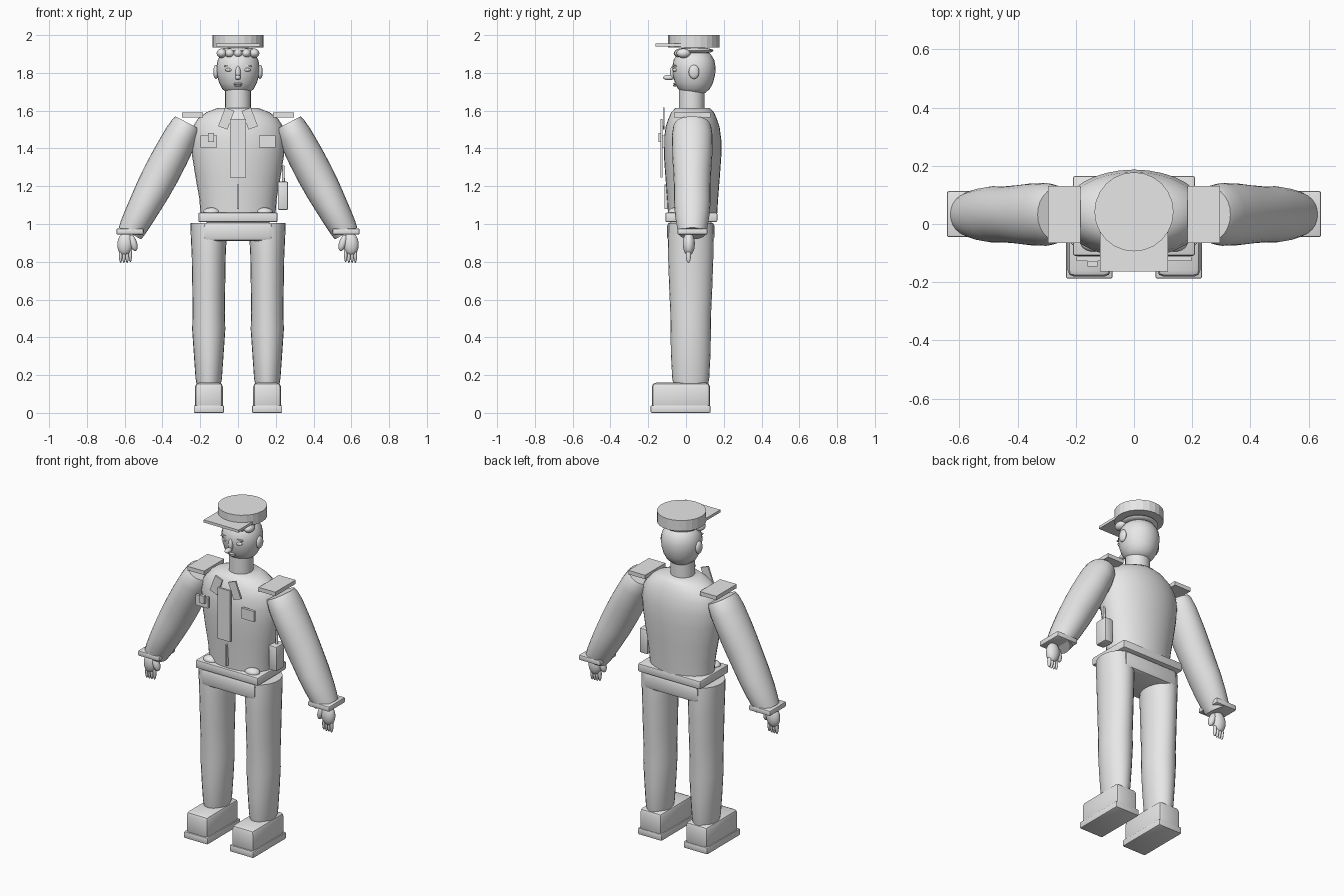
import bpy, bmesh, math
from mathutils import Vector, Matrix

cube = bpy.data.objects.get("Cube")
if cube:
    bpy.data.objects.remove(cube, do_unlink=True)

grey = bpy.data.materials.new("plain grey")
grey.use_nodes = True
grey.diffuse_color = (0.8, 0.8, 0.8, 1)
grey.node_tree.nodes["Principled BSDF"].inputs["Base Color"].default_value = (0.8, 0.8, 0.8, 1)


def finish(name, bm, smooth=None):
    bmesh.ops.recalc_face_normals(bm, faces=bm.faces)
    mesh = bpy.data.meshes.new(name)
    bm.to_mesh(mesh)
    bm.free()
    mesh.materials.append(grey)
    obj = bpy.data.objects.new(name, mesh)
    bpy.context.collection.objects.link(obj)
    if smooth:
        bpy.ops.object.select_all(action='DESELECT')
        obj.select_set(True)
        bpy.context.view_layer.objects.active = obj
        bpy.ops.object.shade_smooth_by_angle(angle=math.radians(smooth))
    return obj


def box(name, center, size, bevel=0, tilt=0, lean=0):
    bm = bmesh.new()
    bmesh.ops.create_cube(bm, size=1)
    bmesh.ops.scale(bm, vec=size, verts=bm.verts)
    if bevel:
        bmesh.ops.bevel(bm, geom=bm.edges[:], offset=bevel, segments=2,
                        profile=0.5, affect='EDGES')
    turn = Matrix.Rotation(tilt, 4, 'Y') @ Matrix.Rotation(lean, 4, 'X')
    bmesh.ops.transform(bm, matrix=Matrix.Translation(center) @ turn, verts=bm.verts)
    return finish(name, bm, 35 if bevel else None)


def ball(name, center, radii, tilt=0):
    bm = bmesh.new()
    bmesh.ops.create_uvsphere(bm, u_segments=20, v_segments=12, radius=1)
    bmesh.ops.scale(bm, vec=radii, verts=bm.verts)
    bmesh.ops.transform(bm, matrix=Matrix.Translation(center) @ Matrix.Rotation(tilt, 4, 'Y'),
                        verts=bm.verts)
    return finish(name, bm, 60)


def loft(name, start, end, rings, sides=24, smooth=50):
    """Closed tube from start to end; each ring is (fraction, x radius, y radius)."""
    start, end = Vector(start), Vector(end)
    axis = (end - start).normalized()
    depth = Vector((0, 1, 0))
    across = depth.cross(axis).normalized()
    bm = bmesh.new()
    loops = []
    for t, rx, ry in rings:
        c = start.lerp(end, t)
        angles = [math.tau * i / sides for i in range(sides)]
        loops.append([bm.verts.new(c + across * rx * math.cos(a) + depth * ry * math.sin(a))
                      for a in angles])
    for low, high in zip(loops, loops[1:]):
        for i in range(sides):
            j = (i + 1) % sides
            bm.faces.new((low[i], low[j], high[j], high[i]))
    bm.faces.new(loops[0])
    bm.faces.new(loops[-1])
    return finish(name, bm, smooth)


# Torso, belt and hips
loft("torso", (0, 0.035, 1.05), (0, 0.035, 1.615),
     [(0, .198, .13), (.15, .205, .135), (.35, .225, .144), (.55, .243, .152),
      (.7, .25, .152), (.82, .24, .143), (.9, .212, .128), (.96, .165, .112), (1, .105, .09)],
     sides=32)
box("belt", (0, 0.028, 1.035), (.42, .275, .05), .008)
box("hips", (0, 0.025, .96), (.365, .25, .1), .02)
box("shirt_placket", (0, -.105, 1.145), (.008, .02, .13))

# Tie, pockets and badge
box("tie", (0, -.13, 1.40), (.084, .012, .31))
box("badge", (-.143, -.137, 1.458), (.034, .018, .046))

# Neck, head and ears
loft("neck", (0, .03, 1.58), (0, .03, 1.75), [(0, .068, .068), (1, .068, .068)], 24)
loft("head", (0, .042, 1.685), (0, .042, 1.932),
     [(0, .03, .03), (.04, .06, .06), (.12, .083, .084), (.25, .1, .101), (.42, .112, .112),
      (.58, .115, .115), (.74, .108, .108), (.87, .088, .088), (.95, .06, .06), (1, .02, .02)])

# Face
ball("nose_bridge", (0, -.07, 1.80), (.014, .015, .036))
ball("nose_tip", (0, -.092, 1.775), (.016, .029, .014))
for part, z, width in (("upper_lip", 1.742, .024), ("lower_lip", 1.733, .018)):
    ball(part, (0, -.056, z), (width, .012, .006))

# Cap and hair
loft("cap", (0, .042, 1.935), (0, .042, 2.0), [(0, .136, .136), (1, .136, .136)], 24, 10)
box("cap_visor", (0, -.06, 1.948), (.234, .205, .016))
ball("hair_band", (0, .045, 1.918), (.106, .1, .018))
for i in range(5):
    x = (i - 2) * .043
    ball("hair_curl", (x, -.028 + 2 * x * x, 1.904), (.027, .037, .025))

# Paired parts
for side, s in (("left", 1), ("right", -1)):
    ball(side + "_ear", (s * .117, .042, 1.805), (.014, .028, .037))
    ball(side + "_eye", (s * .049, -.058, 1.816), (.019, .012, .010))
    ball(side + "_pupil", (s * .049, -.068, 1.816), (.007, .005, .007))
    box(side + "_eyebrow", (s * .05, -.058, 1.838), (.042, .014, .007), tilt=s * .12)

    box(side + "_collar", (s * .062, -.118, 1.558), (.052, .01, .105), tilt=s * -.36)
    box(side + "_pocket", (s * .155, -.12, 1.437), (.085, .016, .064))
    box(side + "_epaulette", (s * .24, .033, 1.577), (.112, .195, .024))
    ball(side + "_belt_pouch", (s * .14, -.06, 1.062), (.045, .035, .025))

    # Sleeve, cuff and hand
    loft(side + "_arm", (s * .265, .033, 1.535), (s * .572, .033, .95),
         [(0, .075, .09), (.03, .082, .1), (.12, .09, .108), (.3, .095, .106), (.45, .096, .1),
          (.6, .093, .096), (.72, .087, .097), (.85, .08, .09), (.95, .073, .08), (1, .067, .072)])
    box(side + "_cuff", (s * .572, .034, .96), (.143, .158, .032), .007)
    ball(side + "_palm", (s * .597, .015, .895), (.042, .032, .062), s * -.1)
    ball(side + "_thumb", (s * .555, .008, .9), (.02, .022, .045), s * .3)
    for i in range(4):
        ball(side + "_finger", (s * (.57 + .017 * i), .013, .834 + .004 * (i == 0)),
             (.009, .013, .04))

    # Trouser leg and shoe
    loft(side + "_leg", (s * .155, .025, .14), (s * .155, .025, 1.005),
         [(0, .062, .09), (.05, .07, .098), (.2, .079, .105), (.35, .088, .107), (.45, .085, .108),
          (.6, .087, .114), (.8, .09, .12), (.92, .095, .121), (1, .097, .117)])
    box(side + "_shoe", (s * .154, -.027, .09), (.148, .308, .14), .022)
    box(side + "_sole", (s * .154, -.029, .02), (.16, .317, .04), .006)

# Radio on the left hip
box("radio", (.238, .03, 1.15), (.055, .08, .15), .008)
loft("radio_antenna", (.24, .03, 1.22), (.24, .03, 1.31), [(0, .008, .008), (1, .006, .006)], 10)
